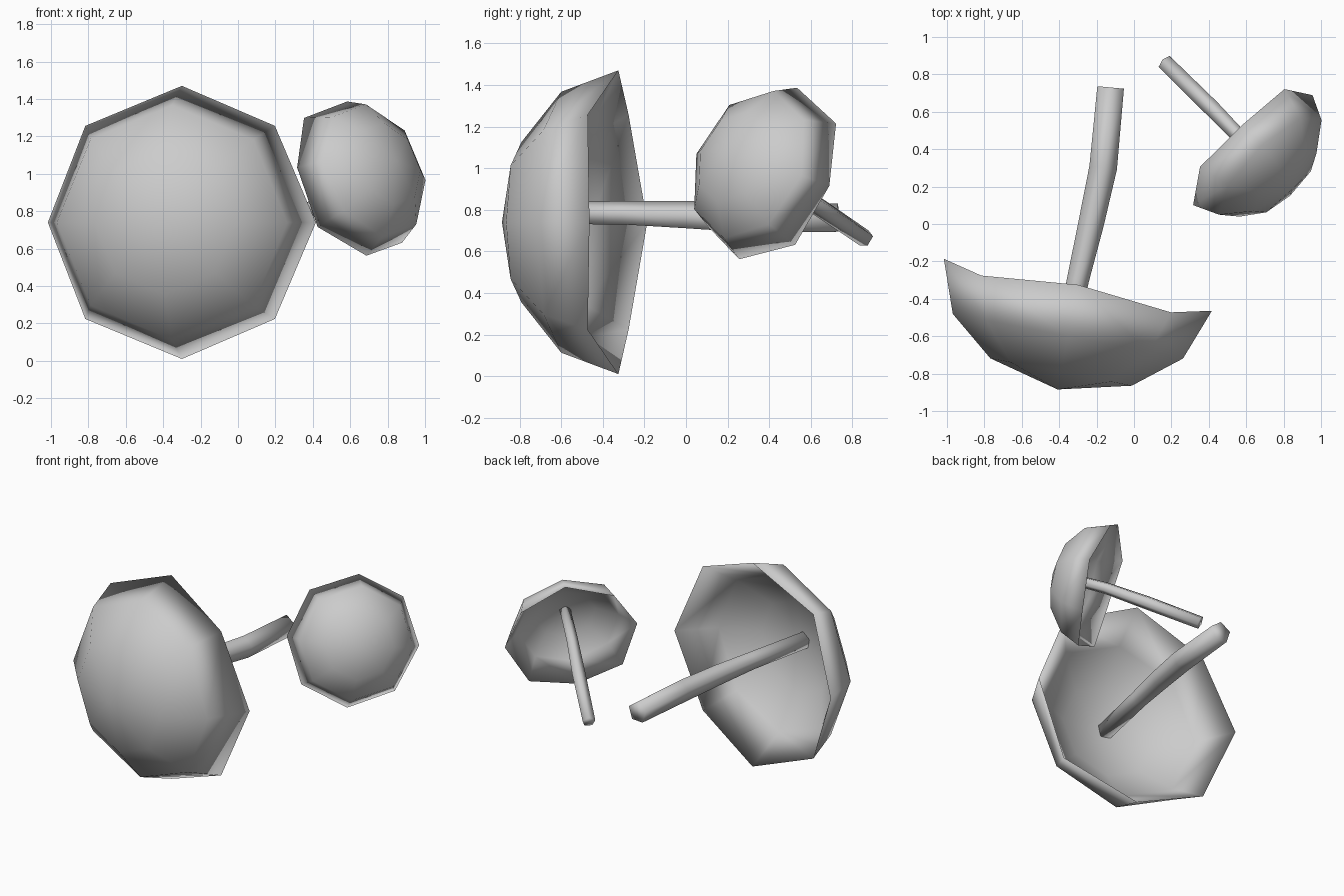
import bpy
import bmesh
from math import cos, sin, pi
from mathutils import Vector

old = bpy.data.objects.get("Cube")
if old:
    bpy.data.objects.remove(old, do_unlink=True)

grey = bpy.data.materials.new("plain_grey")
grey.use_nodes = True
colour = (0.6, 0.6, 0.6, 1)
grey.diffuse_color = colour
grey.node_tree.nodes["Principled BSDF"].inputs["Base Color"].default_value = colour


def finish(bm, name):
    """Turn a bmesh into a smooth grey object."""
    bmesh.ops.recalc_face_normals(bm, faces=bm.faces)
    for face in bm.faces:
        face.smooth = True
    mesh = bpy.data.meshes.new(name)
    bm.to_mesh(mesh)
    bm.free()
    mesh.materials.append(grey)
    bpy.context.collection.objects.link(bpy.data.objects.new(name, mesh))


def bridge(bm, a, b):
    for i in range(len(a)):
        j = (i + 1) % len(a)
        bm.faces.new((a[i], a[j], b[j], b[i]))


def fan(bm, ring, tip):
    for i in range(len(ring)):
        bm.faces.new((ring[i], ring[(i + 1) % len(ring)], tip))


def make_cap(name, centre, axis, up, size, odd):
    """Eight-sided dome with a wavy rim and a hollow underside."""
    centre, axis = Vector(centre), Vector(axis).normalized()
    up = Vector(up)
    up = (up - axis * up.dot(axis)).normalized()
    side = axis.cross(up)
    bm = bmesh.new()

    def ring(radius, height, wave=0):
        verts = []
        for i in range(8):
            a = i * pi / 4
            h = height - wave * ((i + odd) % 2)
            p = axis * h + (up * cos(a) + side * sin(a)) * radius
            verts.append(bm.verts.new(centre + p * size))
        return verts

    # outer crown, rim, then inner hollow
    profile = [(0.385, 0.475, 0), (0.627, 0.28, 0), (0.73, 0, -0.05),
               (0.56, 0.24, 0), (0.33, 0.40, 0)]
    rings = [ring(*p) for p in profile]
    for a, b in zip(rings, rings[1:]):
        bridge(bm, a, b)
    fan(bm, rings[0], bm.verts.new(centre + axis * 0.57 * size))
    fan(bm, rings[-1], bm.verts.new(centre + axis * 0.46 * size))
    finish(bm, name)


def make_stem(name, points, radii):
    """Five-sided bent tube with closed ends."""
    points = [Vector(p) for p in points]
    bm = bmesh.new()
    rings = []
    for i, (p, r) in enumerate(zip(points, radii)):
        d = (points[min(i + 1, len(points) - 1)] - points[max(i - 1, 0)]).normalized()
        s = d.cross(Vector((0, 0, 1))).normalized()
        u = s.cross(d)
        rings.append([bm.verts.new(p + (u * cos(k * 2 * pi / 5) + s * sin(k * 2 * pi / 5)) * r)
                      for k in range(5)])
    for a, b in zip(rings, rings[1:]):
        bridge(bm, a, b)
    bm.faces.new(rings[0])
    bm.faces.new(rings[-1])
    finish(bm, name)


# large mushroom
make_cap("large_cap", (-0.3, -0.325, 0.74), (-0.19, -0.98, 0), (0, 0, 1), 1, 0)
make_stem("large_stem",
          [(-0.41, -0.8, 0.78), (-0.30, -0.3, 0.78), (-0.23, 0, 0.77),
           (-0.165, 0.3, 0.755), (-0.125, 0.73, 0.755)],
          [0.06, 0.062, 0.072, 0.078, 0.075])

# small mushroom
make_cap("small_cap", (0.615, 0.415, 0.965), (0.675, -0.67, 0.31),
         (-0.07, 0.27, 0.96), 0.6, 1)
make_stem("small_stem",
          [(0.80, 0.23, 1.05), (0.6, 0.43, 0.95), (0.42, 0.615, 0.83),
           (0.165, 0.865, 0.66)],
          [0.038, 0.04, 0.046, 0.044])
